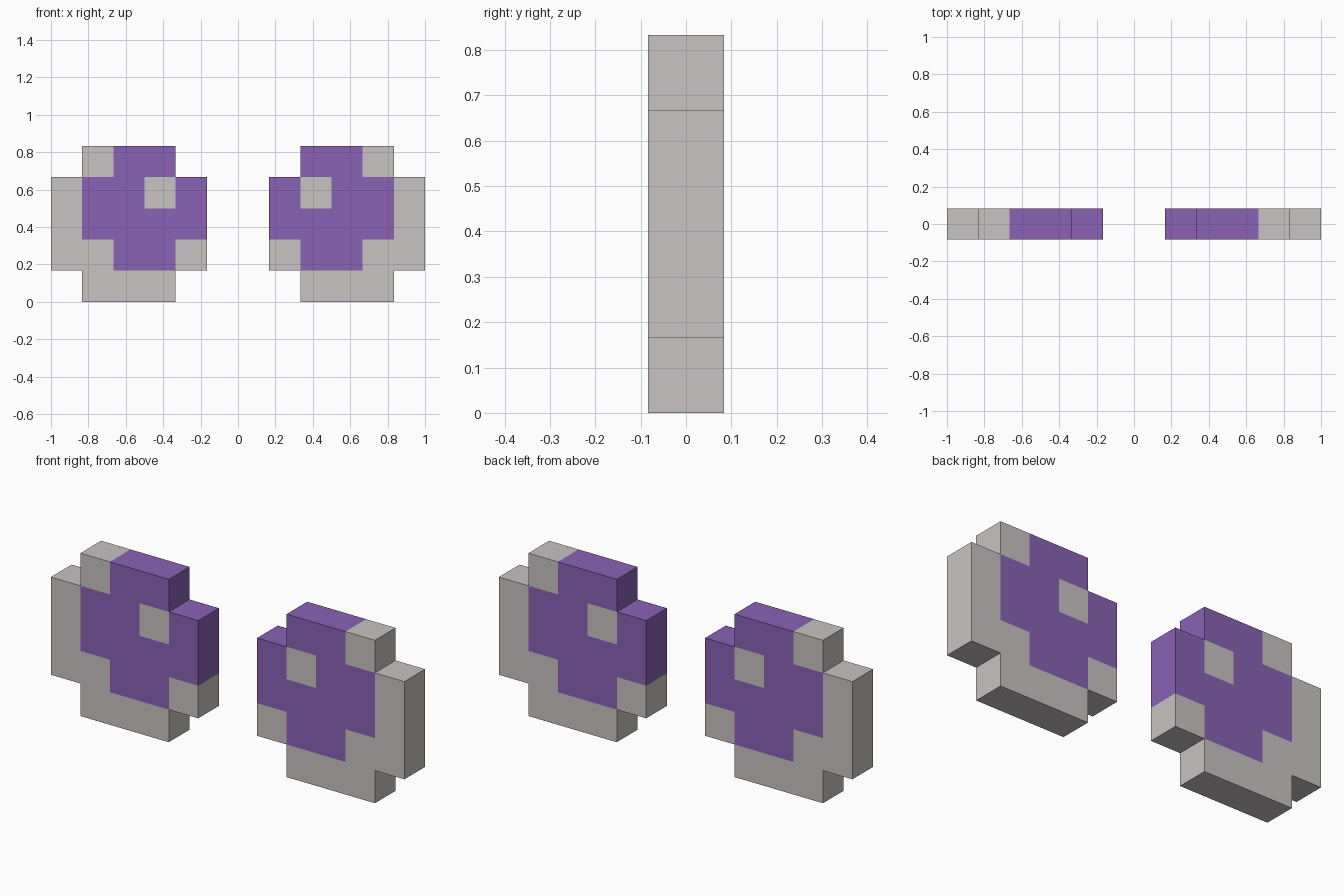
import bpy
import bmesh
import math

if "Cube" in bpy.data.objects:
    bpy.data.objects.remove(bpy.data.objects["Cube"])

U = 1 / 6          # one square of the pixel grid
T = U / 2          # half the thickness

# Left eye, top row first: w = white, p = iris, . = empty
PATTERN = [
    ".wpp.",
    "wppwp",
    "wpppp",
    "wwppw",
    ".www.",
]
ROWS = len(PATTERN)


def make_material(name, rgb):
    mat = bpy.data.materials.new(name)
    mat.diffuse_color = (*rgb, 1)
    mat.use_nodes = True
    mat.node_tree.nodes["Principled BSDF"].inputs["Base Color"].default_value = mat.diffuse_color
    return mat


white = make_material("warm light grey", (0.584, 0.546, 0.546))
purple = make_material("purple", (0.254, 0.120, 0.456))


def cell_at(x, z):
    """Pattern letter at a point of the left eye."""
    col = math.floor((x + 1) / U)
    row = ROWS - 1 - math.floor(z / U)
    return PATTERN[row][col]


def build_eye(name, mirrored):
    bm = bmesh.new()
    # Front outline, one quad per filled square
    for r, line in enumerate(PATTERN):
        for c, letter in enumerate(line):
            if letter == ".":
                continue
            x, z = -1 + c * U, (ROWS - 1 - r) * U
            bm.faces.new([bm.verts.new((px, -T, pz)) for px, pz in
                          ((x, z), (x + U, z), (x + U, z + U), (x, z + U))])
    bmesh.ops.remove_doubles(bm, verts=bm.verts[:], dist=1e-4)

    # Give the slab its thickness
    ext = bmesh.ops.extrude_face_region(bm, geom=bm.faces[:], use_keep_orig=True)
    moved = [v for v in ext["geom"] if isinstance(v, bmesh.types.BMVert)]
    bmesh.ops.translate(bm, verts=moved, vec=(0, 2 * T, 0))
    bmesh.ops.recalc_face_normals(bm, faces=bm.faces[:])

    # Each face takes the colour of the square just behind it
    for f in bm.faces:
        p = f.calc_center_median() - f.normal * (U * 0.3)
        f.material_index = 1 if cell_at(p.x, p.z) == "p" else 0

    if mirrored:
        for v in bm.verts:
            v.co.x = -v.co.x
        bmesh.ops.reverse_faces(bm, faces=bm.faces[:])

    mesh = bpy.data.meshes.new(name)
    bm.to_mesh(mesh)
    bm.free()
    mesh.materials.append(white)
    mesh.materials.append(purple)
    obj = bpy.data.objects.new(name, mesh)
    bpy.context.collection.objects.link(obj)


build_eye("left_eye", False)
build_eye("right_eye", True)
